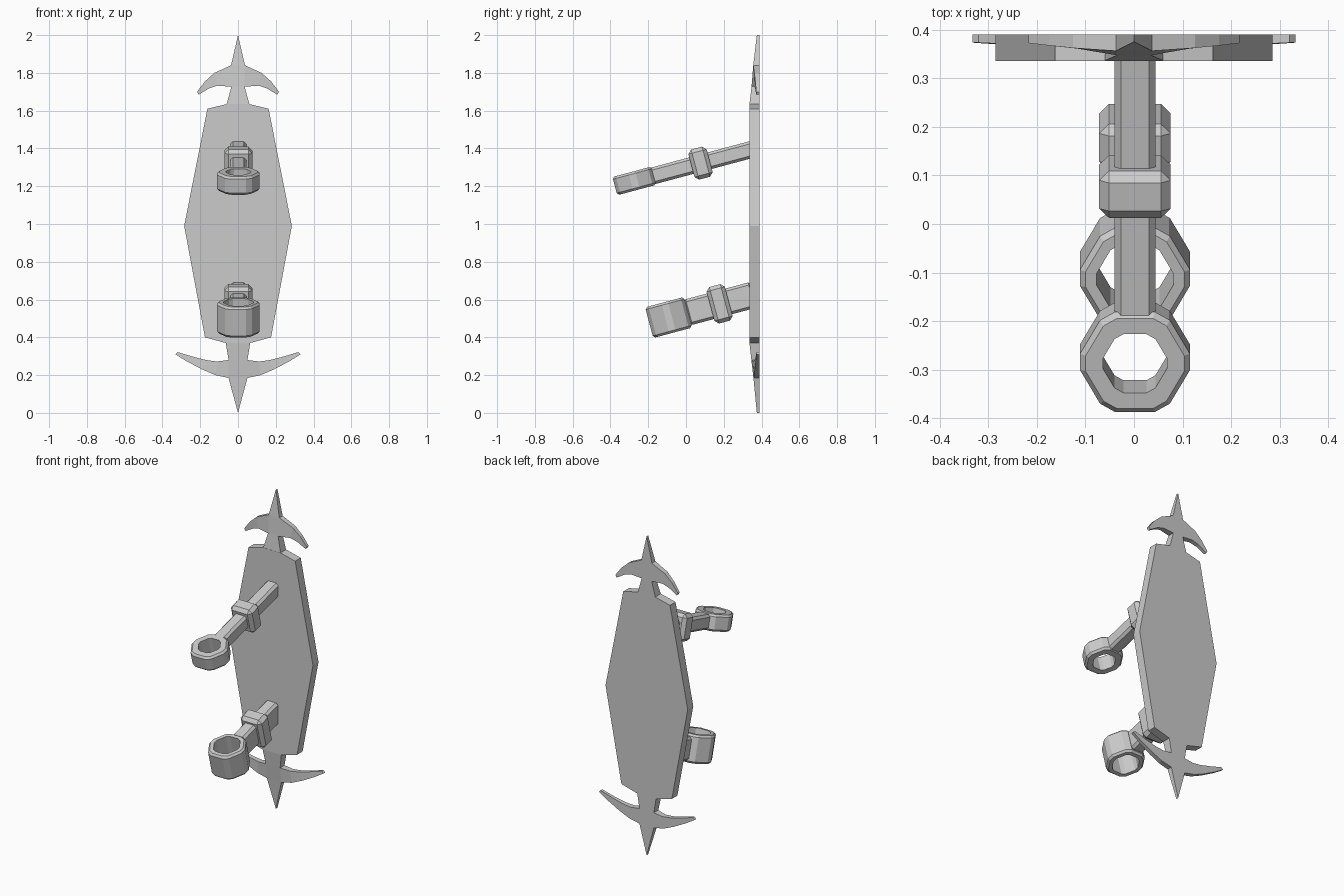
import bpy, bmesh, math
from mathutils import Matrix, Vector

if "Cube" in bpy.data.objects:
    bpy.data.objects.remove(bpy.data.objects["Cube"])

BACK = 0.39
TILT = math.radians(15)


def finish(bm, name, matrix=None):
    bmesh.ops.recalc_face_normals(bm, faces=bm.faces)
    mesh = bpy.data.meshes.new(name)
    bm.to_mesh(mesh)
    bm.free()
    obj = bpy.data.objects.new(name, mesh)
    bpy.context.collection.objects.link(obj)
    if matrix:
        obj.matrix_world = matrix
    return obj


def slab(name, half_faces):
    """Mirror half faces of (x, z, front y) points and extrude to the flat back."""
    bm = bmesh.new()
    for side in (1, -1):
        for face in half_faces:
            pts = face if side == 1 else face[::-1]
            bm.faces.new([bm.verts.new((side * x, y, z)) for x, z, y in pts])
    bmesh.ops.remove_doubles(bm, verts=bm.verts, dist=1e-4)
    ext = bmesh.ops.extrude_face_region(bm, geom=bm.faces[:], use_keep_orig=True)
    for v in ext["geom"]:
        if isinstance(v, bmesh.types.BMVert):
            v.co.y = BACK
    return finish(bm, name)


def ornament(name, tip, neck, outer, inner):
    """Spike, crescent wings and neck; the wings thin out towards their tips."""
    zo, zi = outer[0][1], inner[0][1]
    co, ci = (0, zo, outer[0][2]), (0, zi, inner[0][2])
    faces = [[tip, outer[0], co], [co, outer[0], inner[0], ci],
             [ci, inner[0], neck, (0, neck[1], neck[2])]]
    for i in range(len(outer) - 1):
        faces.append([outer[i], outer[i + 1], inner[i + 1], inner[i]])
    return slab(name, faces)


def block(name, size, center, frame, bevel):
    bm = bmesh.new()
    bmesh.ops.create_cube(bm, size=1, matrix=Matrix.Translation(center) @ Matrix.Diagonal((*size, 1)))
    obj = finish(bm, name, frame)
    mod = obj.modifiers.new("chamfer", "BEVEL")
    mod.width, mod.segments = bevel, 1
    return obj


def hex_ring(name, r_out, r_in, height, chamfer, frame):
    """Hexagonal ring with clipped corners and chamfered outer rims."""
    h = height / 2
    profile = [(r_in, -h), (r_out - chamfer, -h), (r_out, -h + chamfer),
               (r_out, h - chamfer), (r_out - chamfer, h), (r_in, h)]
    k = math.cos(math.radians(30)) / math.cos(math.radians(21))
    angles = [math.radians(60 * i + d) for i in range(6) for d in (-9, 9)]
    bm = bmesh.new()
    loops = [[bm.verts.new((r * k * math.cos(a), r * k * math.sin(a), z)) for r, z in profile]
             for a in angles]
    n, m = len(loops), len(profile)
    for i in range(n):
        a, b = loops[i], loops[(i + 1) % n]
        for j in range(m):
            bm.faces.new((a[j], b[j], b[(j + 1) % m], a[(j + 1) % m]))
    return finish(bm, name, frame)


# Flat back plate
slab("back_plate", [[(x, z, 0.335) for x, z in
     [(0, 1.635), (0.06, 1.635), (0.162, 1.61), (0.285, 0.99),
      (0.175, 0.40), (0.065, 0.37), (0, 0.37)]]])

# Ornaments above and below the plate
ornament("top_ornament", (0, 2.0, 0.375), (0.06, 1.635, 0.336),
         [(0.037, 1.84, 0.356), (0.125, 1.80, 0.362), (0.175, 1.755, 0.367), (0.217, 1.70, 0.372)],
         [(0.035, 1.727, 0.347), (0.11, 1.732, 0.36), (0.155, 1.717, 0.366), (0.208, 1.685, 0.372)])
ornament("bottom_ornament", (0, 0, 0.375), (0.065, 0.37, 0.336),
         [(0.05, 0.185, 0.357), (0.12, 0.20, 0.36), (0.19, 0.23, 0.364),
          (0.275, 0.275, 0.369), (0.332, 0.31, 0.373)],
         [(0.05, 0.28, 0.346), (0.11, 0.272, 0.357), (0.165, 0.279, 0.363),
          (0.24, 0.298, 0.369), (0.32, 0.322, 0.373)])

# Two tilted arms, each with a collar and an end ring
for name, y, z, arm_h, ring_h, hole, collar_y, collar_h in (
        ("upper", -0.274, 1.228, 0.09, 0.10, 0.072, 0.077, 0.165),
        ("lower", -0.092, 0.505, 0.14, 0.168, 0.086, 0.178, 0.20)):
    frame = Matrix.Translation((0.002, y, z)) @ Matrix.Rotation(TILT, 4, "X")
    start, end = hole + 0.012, (0.36 - y) / math.cos(TILT)
    block(name + "_arm", (0.085, end - start, arm_h), Vector((0, (start + end) / 2, 0)), frame, 0.014)
    block(name + "_collar", (0.147, 0.10, collar_h),
          Vector((0, (collar_y - y) / math.cos(TILT), 0)), frame, 0.02)
    hex_ring(name + "_ring", 0.123, hole, ring_h, 0.012, frame)
